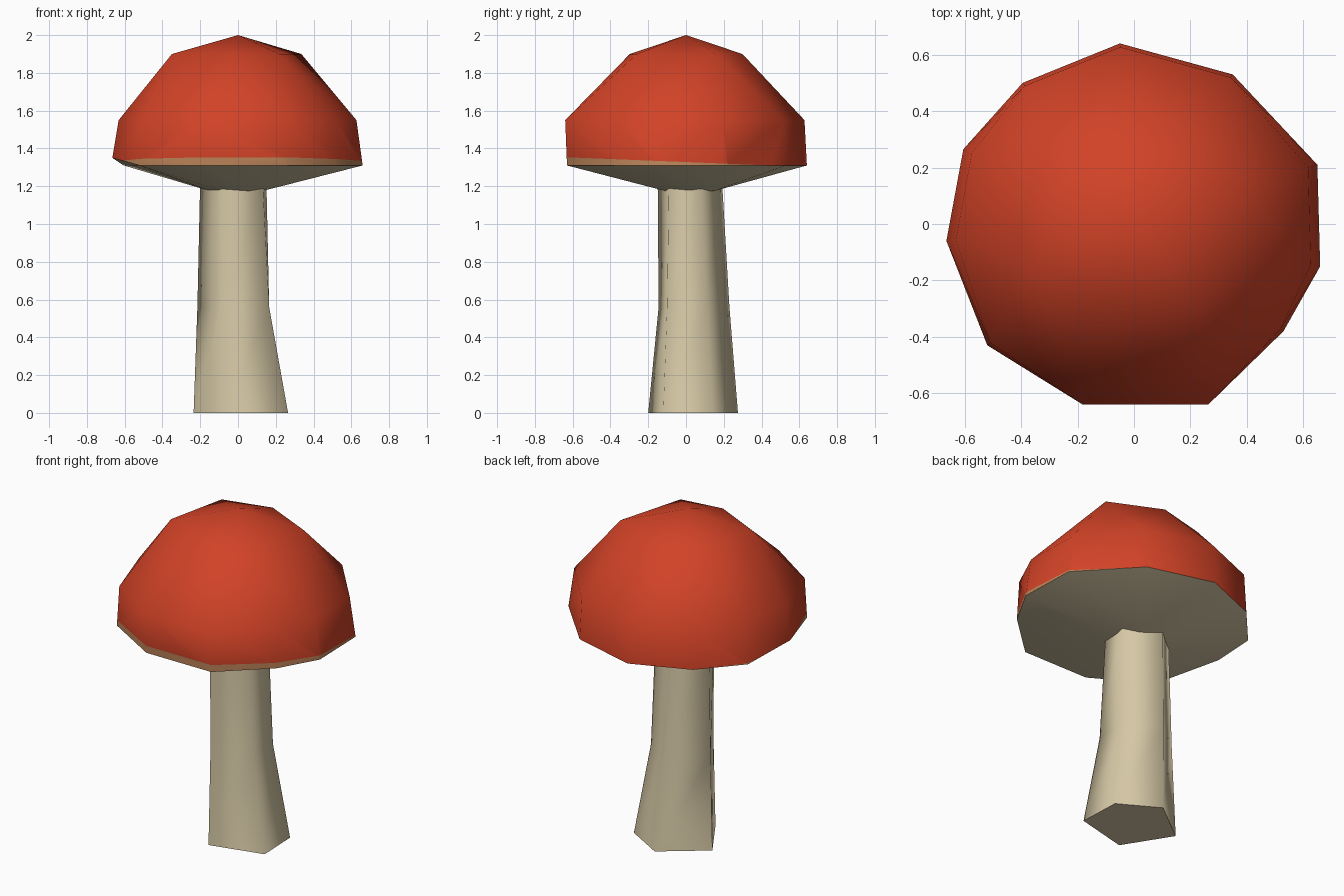
import bpy, bmesh, math
from mathutils import Vector

if "Cube" in bpy.data.objects:
    bpy.data.objects.remove(bpy.data.objects["Cube"])


def material(name, rgb):
    m = bpy.data.materials.new(name)
    m.diffuse_color = (*rgb, 1)
    m.use_nodes = True
    m.node_tree.nodes["Principled BSDF"].inputs["Base Color"].default_value = m.diffuse_color
    return m


red = material("cap_red", (0.64, 0.055, 0.02))
cream = material("cream", (0.67, 0.58, 0.38))
rust = material("rim_tan_orange", (0.50, 0.23, 0.10))


def finish(bm, name, mats, angle):
    bmesh.ops.recalc_face_normals(bm, faces=bm.faces)
    mesh = bpy.data.meshes.new(name)
    bm.to_mesh(mesh)
    bm.free()
    for m in mats:
        mesh.materials.append(m)
    ob = bpy.data.objects.new(name, mesh)
    bpy.context.collection.objects.link(ob)
    bpy.ops.object.select_all(action='DESELECT')
    ob.select_set(True)
    bpy.context.view_layer.objects.active = ob
    bpy.ops.object.shade_smooth_by_angle(angle=math.radians(angle))
    return ob


# Stem: three uneven pentagon rings, lofted
rings = [
    (0.00, [(.265, -.12), (.255, .14), (.02, .275), (-.235, .08), (-.06, -.20)]),
    (0.56, [(.165, -.10), (.16, .11), (-.02, .23), (-.215, .07), (-.085, -.145)]),
    (1.24, [(.13, -.09), (.15, .08), (-.05, .19), (-.20, .06), (-.085, -.15)]),
]
bm = bmesh.new()
loops = [[bm.verts.new((x, y, z)) for x, y in pts] for z, pts in rings]
for a, b in zip(loops, loops[1:]):
    for i in range(5):
        j = (i + 1) % 5
        bm.faces.new((a[i], a[j], b[j], b[i]))
bm.faces.new(loops[0][::-1])
bm.faces.new(loops[-1])
finish(bm, "stem", [cream], 83)

# Cap: hull of an irregular rim, a shoulder ring, a crown ring and the apex
outline = [(-.05, .64), (.35, .53), (.65, .21), (.66, -.15), (.53, -.38), (.26, -.63),
           (-.18, -.63), (-.52, -.43), (-.665, -.06), (-.605, .265), (-.395, .50)]
points = [(0, 0, 2)]
for x, y in outline:
    points.append((x, y, 1.35 if x < -.65 else 1.31))
    k = 1.015 if y < -.6 else 0.95 if abs(x) > .6 else 0.98
    points.append((x * k, y * k, 1.55))
for deg, r in [(25, .37), (85, .30), (140, .35), (203, .38), (262, .30), (310, .34)]:
    a = math.radians(deg)
    points.append((r * math.cos(a), r * math.sin(a), 1.90))
# Small lower ring where the underside meets the stem
for i in range(6):
    a = i * math.tau / 6
    points.append((.14 * math.cos(a) - .01, .15 * math.sin(a) + .02, 1.175))
bm = bmesh.new()
for p in points:
    bm.verts.new(p)
res = bmesh.ops.convex_hull(bm, input=bm.verts[:])
junk = list({v for v in res["geom_interior"] + res["geom_unused"]
             if isinstance(v, bmesh.types.BMVert)})
bmesh.ops.delete(bm, geom=junk, context='VERTS')

# Discoloured strip along the rim, wider at the front
co, no = Vector((0, 0, 1.328)), Vector((0, .04, 1)).normalized()
bmesh.ops.bisect_plane(bm, geom=bm.verts[:] + bm.edges[:] + bm.faces[:],
                       plane_co=co, plane_no=no)
bmesh.ops.recalc_face_normals(bm, faces=bm.faces)
for f in bm.faces:
    below = (f.calc_center_median() - co).dot(no) < 0
    f.material_index = 1 if f.normal.z < -.5 else 2 if below else 0
finish(bm, "cap", [red, cream, rust], 60)
